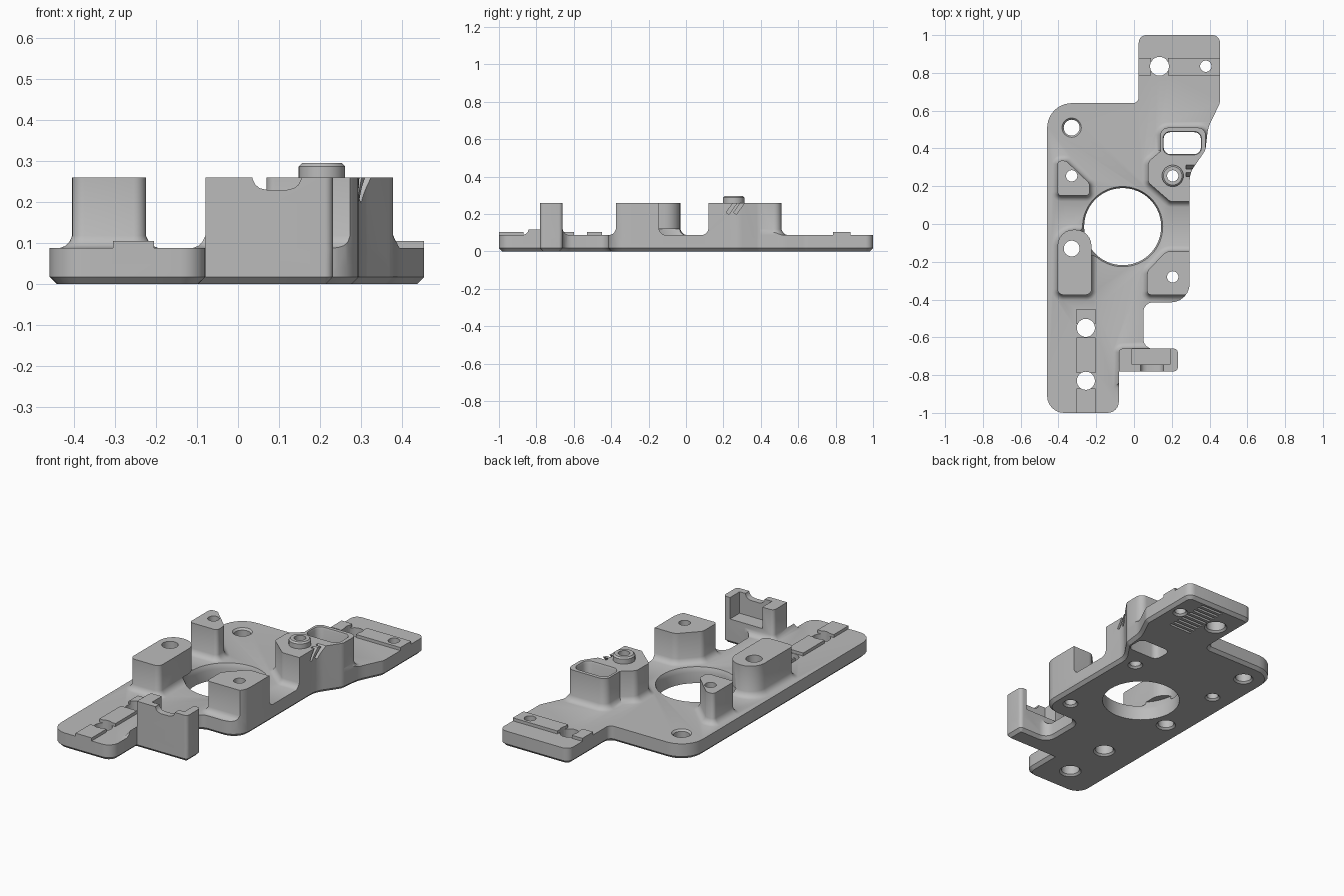
import bpy, bmesh, math
from mathutils import Vector, Matrix

old = bpy.data.objects.get("Cube")
if old:
    bpy.data.objects.remove(old, do_unlink=True)

grey = bpy.data.materials.new("plain grey")
grey.use_nodes = True
grey.diffuse_color = (0.5, 0.5, 0.5, 1)
grey.node_tree.nodes["Principled BSDF"].inputs["Base Color"].default_value = (0.5, 0.5, 0.5, 1)


def rounded(corners, steps=6):
    """Outline from (x, y, radius) corners, listed anticlockwise."""
    pts = []
    n = len(corners)
    for i, (x, y, r) in enumerate(corners):
        p = Vector((x, y))
        if r == 0:
            pts.append(p)
            continue
        a = (Vector(corners[i - 1][:2]) - p).normalized()
        b = (Vector(corners[(i + 1) % n][:2]) - p).normalized()
        half = a.angle(b) / 2
        t = r / math.tan(half)
        centre = p + (a + b).normalized() * (r / math.sin(half))
        u, v = p + a * t - centre, p + b * t - centre
        sweep = u.angle_signed(v)
        for k in range(steps + 1):
            ang = -sweep * k / steps
            c, s = math.cos(ang), math.sin(ang)
            pts.append(centre + Vector((u.x * c - u.y * s, u.x * s + u.y * c)))
    return pts


def circle(x, y, r, n=32):
    return [Vector((x + r * math.cos(math.tau * i / n), y + r * math.sin(math.tau * i / n)))
            for i in range(n)]


def box(x0, x1, y0, y1, r=0):
    return rounded([(x0, y0, r), (x1, y0, r), (x1, y1, r), (x0, y1, r)])


def offset(pts, d):
    out = []
    for i, p in enumerate(pts):
        a = (p - pts[i - 1]).normalized()
        b = (pts[(i + 1) % len(pts)] - p).normalized()
        na, nb = Vector((a.y, -a.x)), Vector((b.y, -b.x))
        out.append(p + (na + nb) * (d / (1 + na.dot(nb))))
    return out


def loft(name, pts, levels):
    """Closed solid through (height, outward offset) levels of one outline."""
    bm = bmesh.new()
    rings = [[bm.verts.new((p.x, p.y, z)) for p in offset(pts, d)] for z, d in levels]
    n = len(pts)
    for lo, hi in zip(rings, rings[1:]):
        for i in range(n):
            bm.faces.new((lo[i], lo[(i + 1) % n], hi[(i + 1) % n], hi[i]))
    bm.faces.new(rings[0][::-1])
    bm.faces.new(rings[-1])
    bmesh.ops.recalc_face_normals(bm, faces=bm.faces)
    mesh = bpy.data.meshes.new(name)
    bm.to_mesh(mesh)
    bm.free()
    mesh.materials.append(grey)
    ob = bpy.data.objects.new(name, mesh)
    bpy.context.collection.objects.link(ob)
    return ob


def combine(target, tool, operation, keep=False):
    mod = target.modifiers.new(operation.lower(), 'BOOLEAN')
    mod.object, mod.operation, mod.solver = tool, operation, 'EXACT'
    bpy.context.view_layer.objects.active = target
    bpy.ops.object.modifier_apply(modifier=mod.name)
    if not keep:
        bpy.data.objects.remove(tool, do_unlink=True)


def cut(pts, levels):
    combine(plate, loft("cutter", pts, levels), 'DIFFERENCE')


# Base plate with chamfered underside
T, TOP = 0.088, 0.26
outline = rounded([
    (-0.46, -1, 0.09), (-0.08, -1, 0.06), (-0.08, -0.78, 0), (0.232, -0.78, 0.02),
    (0.232, -0.66, 0.02), (0.05, -0.66, 0.05), (0.05, -0.415, 0.05), (0.295, -0.415, 0.1),
    (0.295, 0.27, 0.12), (0.378, 0.39, 0.06), (0.392, 0.51, 0.2), (0.455, 0.64, 0.06),
    (0.455, 1, 0.04), (0.025, 1, 0.04), (0.025, 0.64, 0.03), (-0.46, 0.64, 0.13)])
plate = loft("mounting_plate", outline, [(0, -0.017), (0.017, 0), (T, 0)])
trim = loft("trim", outline, [(0.03, 0), (0.5, 0)])

# Standoffs and end bracket with flared feet, trimmed to the plate edge
FLARE = [(0.04, 0.03), (T, 0.03), (0.093, 0.017), (0.103, 0.007), (0.118, 0), (TOP, 0)]
standoffs = {
    "front_right_standoff": [(-0.405, -0.375, 0.03), (-0.225, -0.375, 0.03),
                             (-0.225, -0.03, 0.085), (-0.405, -0.03, 0.085)],
    "rear_right_standoff": [(-0.405, 0.15, 0.02), (-0.235, 0.15, 0.02), (-0.235, 0.215, 0.03),
                            (-0.36, 0.335, 0.03), (-0.405, 0.335, 0.02)],
    "front_left_standoff": [(0.07, -0.375, 0.02), (0.34, -0.375, 0), (0.34, -0.145, 0),
                            (0.17, -0.145, 0.05), (0.07, -0.25, 0.04)],
    "rear_left_standoff": [(0.19, 0.12, 0.02), (0.36, 0.12, 0), (0.378, 0.39, 0),
                           (0.38, 0.51, 0.04), (0.14, 0.51, 0.04), (0.14, 0.385, 0),
                           (0.075, 0.33, 0.04), (0.075, 0.22, 0.03)],
    "end_bracket": [(-0.08, -0.84, 0), (0.28, -0.84, 0), (0.28, -0.66, 0), (-0.08, -0.66, 0.02)],
}
for name, corners in standoffs.items():
    part = loft(name, rounded(corners), FLARE)
    combine(part, trim, 'INTERSECT', keep=True)
    combine(plate, part, 'UNION')

# Raised strips at both ends
for x0, x1, y0, y1 in [(0.02, 0.09, 0.785, 0.88), (0.18, 0.47, 0.785, 0.88),
                       (-0.305, -0.205, -1.02, -0.87), (-0.305, -0.205, -0.79, -0.6),
                       (-0.305, -0.205, -0.53, -0.45)]:
    strip = loft("strip", box(x0, x1, y0, y1), [(0.05, 0), (0.105, 0)])
    combine(strip, trim, 'INTERSECT', keep=True)
    combine(plate, strip, 'UNION')
bpy.data.objects.remove(trim, do_unlink=True)

# Locating collar
collar = loft("collar", circle(0.205, 0.255, 0.057), [(0.2, 0), (0.287, 0), (0.295, -0.008)])
combine(plate, collar, 'UNION')

# Large centre opening with eased rim
cut(circle(-0.06, -0.014, 0.204, 64), [(-0.05, 0), (0.06, 0), (0.078, 0.004), (0.12, 0.022)])

# Drilled holes, chamfered underneath
for x, y, r in [(-0.33, -0.13, 0.042), (-0.33, 0.255, 0.03), (0.205, -0.28, 0.03),
                (0.205, 0.255, 0.03), (-0.33, 0.51, 0.042), (0.135, 0.835, 0.05),
                (0.38, 0.835, 0.03), (-0.255, -0.55, 0.048), (-0.255, -0.83, 0.048)]:
    cut(circle(x, y, r), [(-0.01, 0.02), (0.01, 0), (0.4, 0)])
cut(circle(-0.33, 0.51, 0.042), [(0.078, 0), (0.1, 0.02)])

# Window through the rear standoff
cut(box(0.157, 0.354, 0.37, 0.486, 0.035), [(-0.05, 0), (0.25, 0), (0.27, 0.008)])

# Bracket pocket and saddle notch
cut(box(-0.01, 0.19, -0.745, -0.6), [(0.14, 0), (0.4, 0)])
cut(box(0.07, 0.12, -0.9, -0.7), [(0.23, 0), (0.234, 0.017), (0.243, 0.028), (0.258, 0.035), (0.3, 0.035)])

# Slanted vents in the standoff flank
for y in (0.245, 0.285):
    slot = loft("slot", box(-0.03, 0.03, -0.009, 0.009), [(-0.04, 0), (0.07, 0)])
    slot.data.transform(Matrix.Translation((0.305, y, 0.235)) @ Matrix.Rotation(math.radians(-35), 4, 'X'))
    combine(plate, slot, 'DIFFERENCE')

# Grip grooves underneath the rear tab
for i in range(9):
    y = 0.7 + i * 0.032
    cut(box(0.2, 0.34, y, y + 0.014), [(-0.05, 0), (0.012, 0)])

# Smooth shading with crisp edges
bpy.ops.object.select_all(action='DESELECT')
plate.select_set(True)
bpy.context.view_layer.objects.active = plate
bpy.ops.object.shade_smooth_by_angle(angle=math.radians(30))
